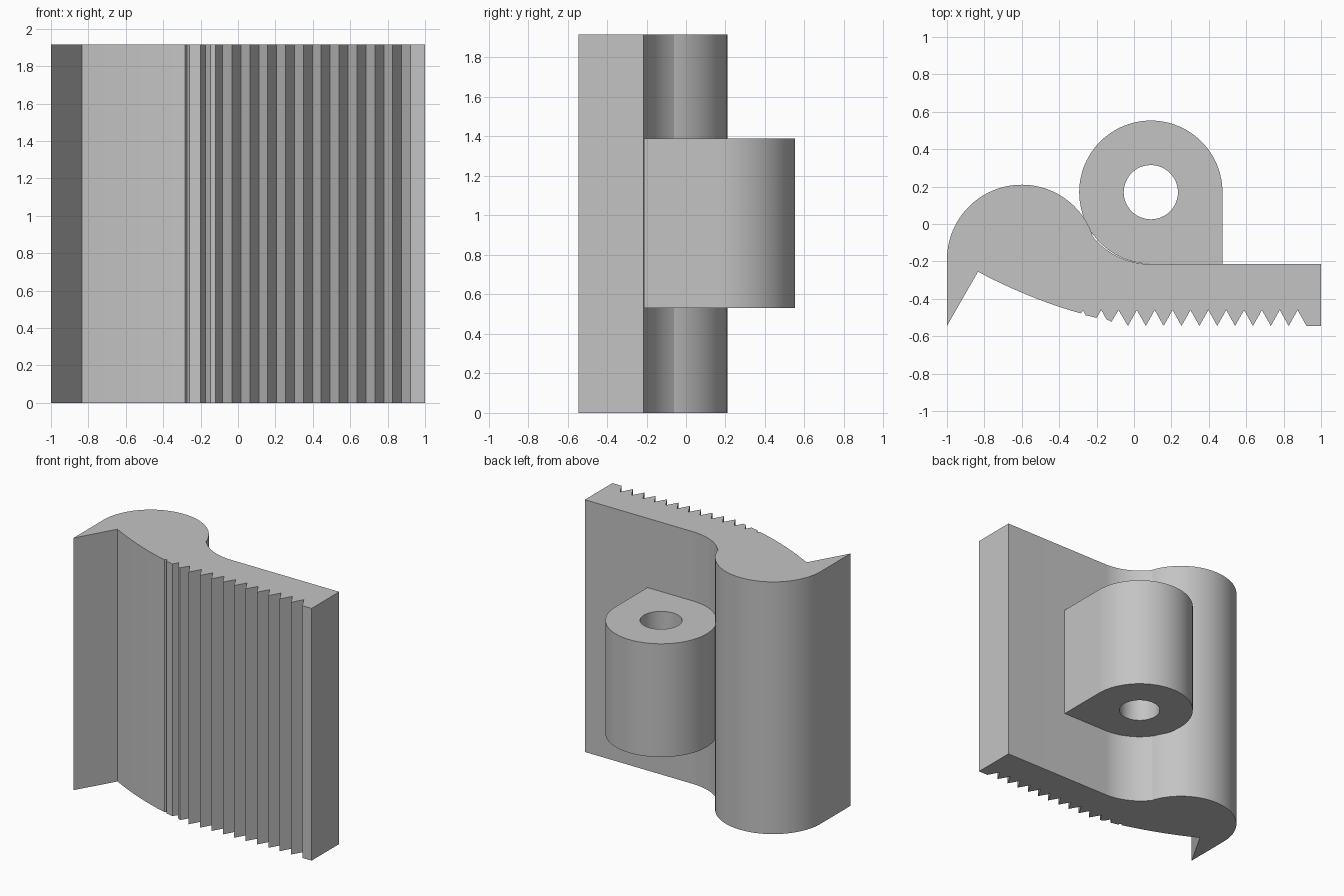
import bpy, bmesh
from math import cos, sin, radians
from mathutils import Vector

cube = bpy.data.objects.get("Cube")
if cube:
    bpy.data.objects.remove(cube, do_unlink=True)

HEIGHT = 1.915
PIVOT = (0.09, 0.17)

grey = bpy.data.materials.new("plain_grey")
grey.use_nodes = True
colour = (0.55, 0.55, 0.55, 1)
grey.diffuse_color = colour
grey.node_tree.nodes["Principled BSDF"].inputs["Base Color"].default_value = colour


def arc(centre, radius, start, end, steps):
    """Points along an arc, angles in degrees."""
    angles = [radians(start + (end - start) * i / steps) for i in range(steps + 1)]
    return [(centre[0] + radius * cos(a), centre[1] + radius * sin(a)) for a in angles]


def extrude_profile(name, loops, bottom, top):
    """Fill closed loops (later ones are holes) and extrude them upward."""
    bm = bmesh.new()
    for loop in loops:
        verts = [bm.verts.new((x, y, bottom)) for x, y in loop]
        for a, b in zip(verts, verts[1:] + verts[:1]):
            bm.edges.new((a, b))
    bmesh.ops.triangle_fill(bm, edges=bm.edges[:], use_beauty=True, normal=Vector((0, 0, 1)))
    result = bmesh.ops.extrude_face_region(bm, geom=bm.faces[:], use_keep_orig=True)
    raised = [v for v in result["geom"] if isinstance(v, bmesh.types.BMVert)]
    bmesh.ops.translate(bm, verts=raised, vec=(0, 0, top - bottom))
    bmesh.ops.recalc_face_normals(bm, faces=bm.faces[:])
    mesh = bpy.data.meshes.new(name)
    bm.to_mesh(mesh)
    bm.free()
    mesh.materials.append(grey)
    obj = bpy.data.objects.new(name, mesh)
    bpy.context.collection.objects.link(obj)
    bpy.ops.object.select_all(action="DESELECT")
    obj.select_set(True)
    bpy.context.view_layer.objects.active = obj
    bpy.ops.object.shade_smooth_by_angle(angle=radians(25))


# Jaw body: rounded back, concave seat and flat plate
outline = arc((-0.6, -0.19), 0.4, 180, 19, 48)
outline += arc((PIVOT[0], 0.185), 0.4, 218, 270, 20)
outline += [(1, -0.215), (1, -0.545)]

# Serrated grip, from the flat end inward
outline.append((0.922, -0.545))
for i in range(10, 0, -1):
    valley = -0.08 + i * 0.0955
    outline += [(valley, -0.46), (valley - 0.048, -0.545)]
outline += [(-0.083, -0.46), (-0.12, -0.522), (-0.147, -0.51), (-0.175, -0.46),
            (-0.2, -0.502), (-0.258, -0.488), (-0.272, -0.462), (-0.284, -0.478)]

# Gently curved front face and pointed lip
steps = 12
for i in range(1, steps + 1):
    t = i / steps
    sag = 0.07 * t * (1 - t)
    outline.append((-0.284 - 0.55 * t, -0.478 + 0.223 * t - sag))
outline.append((-1, -0.545))
extrude_profile("jaw_body", [outline], 0, HEIGHT)

# Pivot lug with a through hole
lug = arc(PIVOT, 0.383, 0, 270, 72) + [(PIVOT[0] + 0.383, -0.213)]
hole = arc(PIVOT, 0.145, 0, 352.5, 47)
extrude_profile("pivot_lug", [lug, hole], 0.53, 1.39)
